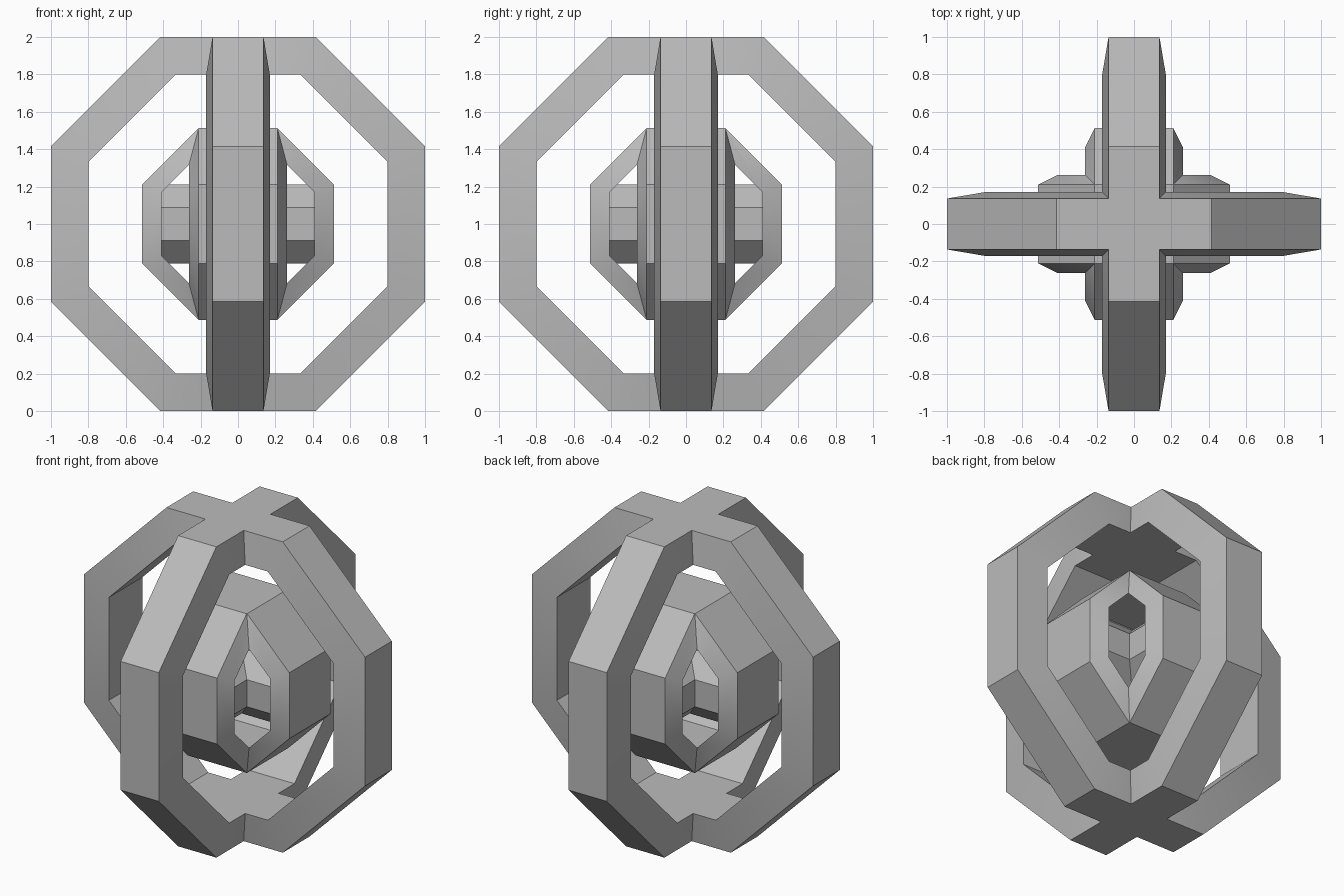
import bpy, bmesh
from math import cos, sin, pi

cube = bpy.data.objects.get("Cube")
if cube:
    bpy.data.objects.remove(cube, do_unlink=True)

grey = bpy.data.materials.new("plain grey")
grey.use_nodes = True
colour = (0.5, 0.5, 0.5, 1)
grey.diffuse_color = colour
grey.node_tree.nodes["Principled BSDF"].inputs["Base Color"].default_value = colour

CENTRE = 1.0
SIDES = 8


def octagon_part(name, profile, axis, closed):
    """Sweep (apothem, offset) points around the x or y axis in flat-sided octagons."""
    bm = bmesh.new()
    loops = []
    for apothem, offset in profile:
        radius = apothem / cos(pi / SIDES)
        loop = []
        for k in range(SIDES):
            a = (k + 0.5) * 2 * pi / SIDES
            u, z = radius * cos(a), radius * sin(a) + CENTRE
            loop.append(bm.verts.new((u, offset, z) if axis == "y" else (offset, u, z)))
        loops.append(loop)
    pairs = list(zip(loops, loops[1:]))
    if closed:
        pairs.append((loops[-1], loops[0]))
    else:
        bm.faces.new(loops[0])
        bm.faces.new(loops[-1])
    for p, q in pairs:
        for k in range(SIDES):
            n = (k + 1) % SIDES
            bm.faces.new((p[k], p[n], q[n], q[k]))
    bmesh.ops.recalc_face_normals(bm, faces=bm.faces)
    mesh = bpy.data.meshes.new(name)
    bm.to_mesh(mesh)
    bm.free()
    mesh.materials.append(grey)
    obj = bpy.data.objects.new(name, mesh)
    bpy.context.collection.objects.link(obj)
    return obj


def crossed_pair(name, profile, closed):
    """Join two copies at right angles into one solid."""
    obj = octagon_part(name, profile, "y", closed)
    other = octagon_part(name + "_cross", profile, "x", closed)
    mod = obj.modifiers.new("union", "BOOLEAN")
    mod.operation = "UNION"
    mod.solver = "EXACT"
    mod.object = other
    bpy.ops.object.select_all(action="DESELECT")
    bpy.context.view_layer.objects.active = obj
    obj.select_set(True)
    bpy.ops.object.modifier_apply(modifier=mod.name)
    bpy.data.objects.remove(other, do_unlink=True)
    bpy.ops.object.shade_smooth_by_angle(angle=pi / 6)


def ring_profile(outer, inner, outer_half, inner_half):
    return [(outer, -outer_half), (outer, outer_half),
            (inner, inner_half), (inner, -inner_half)]


# Large thin rings, small wide rings, and the solid bars at the heart
crossed_pair("outer_rings", ring_profile(1.0, 0.8, 0.136, 0.17), True)
crossed_pair("inner_rings", ring_profile(0.512, 0.41, 0.21, 0.262), True)
crossed_pair("core_bars", [(0.21, -0.45), (0.21, 0.45)], False)
